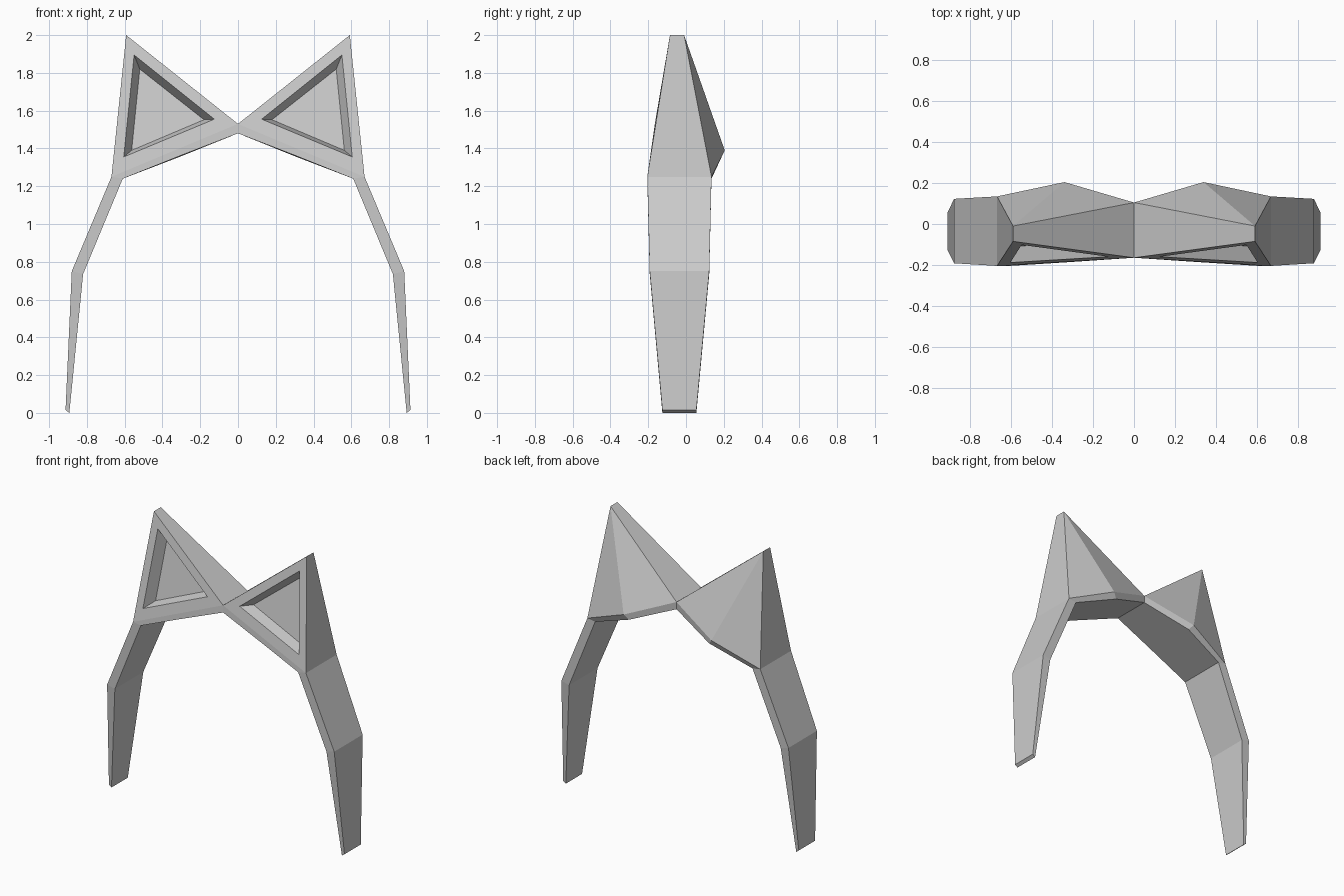
import bpy, bmesh
from mathutils import Vector

if "Cube" in bpy.data.objects:
    bpy.data.objects.remove(bpy.data.objects["Cube"])

# Band stations, foot to crown: outer (x, z), inner (x, z), front y, back y
BAND = [
    ((0.913, 0.015), (0.893, 0.0), -0.125, 0.055),
    ((0.88, 0.75), (0.82, 0.735), -0.192, 0.123),
    ((0.67, 1.25), (0.61, 1.24), -0.205, 0.135),
]
# Ear recess corners on the front face (x, z): rim and floor
RIM = [(0.55, 1.895), (0.125, 1.555), (0.605, 1.355)]
FLOOR = [(0.52, 1.82), (0.18, 1.552), (0.563, 1.39)]
DEPTH = 0.075


def build_half(bm, s):
    def v(x, y, z):
        return bm.verts.new((s * x, y, z))

    def f(*verts):
        bm.faces.new(verts)

    def bridge(a, b):
        for i in range(len(a)):
            j = (i + 1) % len(a)
            f(a[i], a[j], b[j], b[i])

    # side arm: outer front, outer back, inner back, inner front
    rings = []
    for (ox, oz), (ix, iz), yf, yb in BAND:
        rings.append([v(ox, yf, oz), v(ox, yb, oz), v(ix, yb, iz), v(ix, yf, iz)])
    f(*rings[0])
    for a, b in zip(rings, rings[1:]):
        bridge(a, b)
    out_f, out_b, in_b, in_f = rings[-1]

    # ear tip, crown and the rear bulge of the band
    tip_f, tip_b = v(0.592, -0.085, 2.0), v(0.592, -0.01, 2.0)
    top_f, top_b = v(0, -0.165, 1.53), v(0, 0.105, 1.53)
    low_f, low_b = v(0, -0.165, 1.48), v(0, 0.105, 1.48)
    bulge = v(0.34, 0.205, 1.39)
    mid_f, mid_b = v(0.31, -0.186, 1.36), v(0.31, 0.187, 1.355)

    f(tip_f, tip_b, top_b, top_f)            # ear upper edge
    f(tip_f, out_f, out_b, tip_b)            # ear outer side
    f(tip_b, bulge, top_b)                   # ear back
    f(tip_b, out_b, bulge)
    f(top_b, bulge, mid_b, low_b)            # band rear rim
    f(bulge, out_b, in_b, mid_b)
    f(low_f, mid_f, mid_b, low_b)            # band underside
    f(mid_f, in_f, in_b, mid_b)
    f(top_f, out_f, in_f, mid_f, low_f)      # band front rim

    # ear front with sunken triangle
    p = Vector((0.592, -0.085, 2.0))
    n = (Vector((0.67, -0.205, 1.25)) - p).cross(Vector((0, -0.165, 1.53)) - p)

    def on_front(x, z, d=0):
        return v(x, p.y - (n.x * (x - p.x) + n.z * (z - p.z)) / n.y + d, z)

    rim = [on_front(x, z) for x, z in RIM]
    floor = [on_front(x, z, DEPTH) for x, z in FLOOR]
    bridge([tip_f, top_f, out_f], rim)
    bridge(rim, floor)
    f(*floor)


bm = bmesh.new()
for side in (1, -1):
    build_half(bm, side)
bmesh.ops.remove_doubles(bm, verts=bm.verts, dist=0.0005)
bmesh.ops.recalc_face_normals(bm, faces=bm.faces)
mesh = bpy.data.meshes.new("cat_ear_headband")
bm.to_mesh(mesh)
bm.free()
bpy.context.collection.objects.link(bpy.data.objects.new("cat_ear_headband", mesh))
